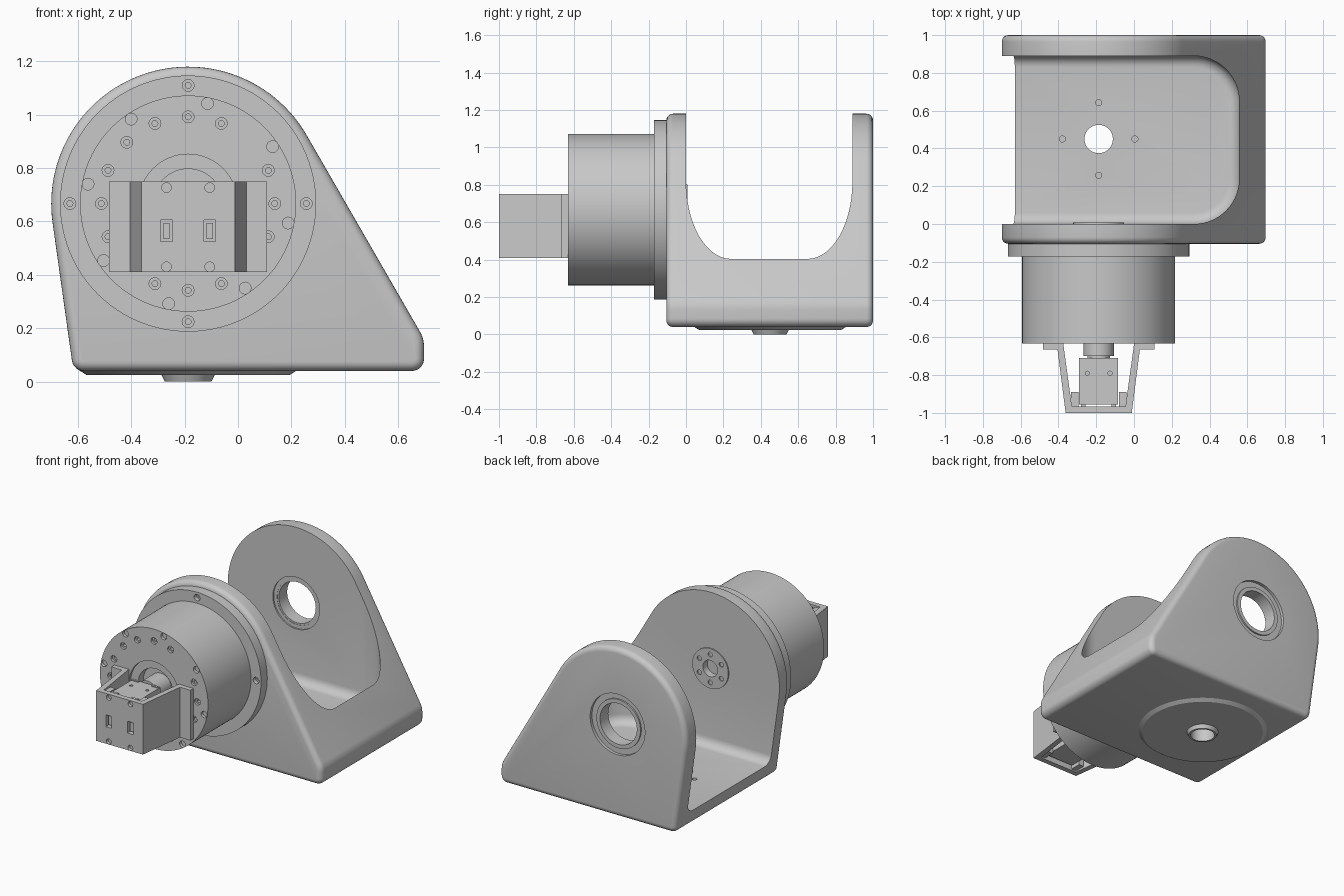
import bpy, bmesh, math
from math import sin, cos, radians, pi
from mathutils import Matrix, Vector

cube = bpy.data.objects.get("Cube")
if cube:
    bpy.data.objects.remove(cube, do_unlink=True)

grey = bpy.data.materials.new("machined_grey")
grey.use_nodes = True
colour = (0.58, 0.58, 0.58, 1)
grey.diffuse_color = colour
grey.node_tree.nodes["Principled BSDF"].inputs["Base Color"].default_value = colour

CX, CZ = -0.187, 0.667      # motor axis
PY = 0.45                   # pivot position along y
parts = []


def finish(name, bm, keep=True):
    bmesh.ops.recalc_face_normals(bm, faces=bm.faces)
    mesh = bpy.data.meshes.new(name)
    bm.to_mesh(mesh)
    bm.free()
    ob = bpy.data.objects.new(name, mesh)
    bpy.context.collection.objects.link(ob)
    mesh.materials.append(grey)
    if keep:
        parts.append(ob)
    return ob


def prism(name, outline, axis, lo, hi, keep=True):
    """Extrude a 2D outline along y or z."""
    bm = bmesh.new()
    place = (lambda p, t: (p[0], t, p[1])) if axis == "y" else (lambda p, t: (p[0], p[1], t))
    face = bm.faces.new([bm.verts.new(place(p, lo)) for p in outline])
    new = bmesh.ops.extrude_face_region(bm, geom=[face])["geom"]
    shift = Vector(place((0, 0), hi - lo))
    bmesh.ops.translate(bm, vec=shift, verts=[v for v in new if isinstance(v, bmesh.types.BMVert)])
    return finish(name, bm, keep)


def box(name, x0, x1, y0, y1, z0, z1, keep=True):
    return prism(name, [(x0, y0), (x1, y0), (x1, y1), (x0, y1)], "z", z0, z1, keep)


def cylinders(name, centres, axis, lo, hi, r, r_end=None, n=64, keep=True):
    """One or more equal cylinders running along y or z."""
    bm = bmesh.new()
    turn = Matrix.Rotation(-pi / 2, 4, "X") if axis == "y" else Matrix()
    for u, v in centres:
        mid = (lo + hi) / 2
        at = (u, mid, v) if axis == "y" else (u, v, mid)
        bmesh.ops.create_cone(bm, cap_ends=True, segments=n, radius1=r, depth=hi - lo,
                              radius2=r if r_end is None else r_end,
                              matrix=Matrix.Translation(at) @ turn)
    return finish(name, bm, keep)


def apply(ob, mod):
    bpy.context.view_layer.objects.active = ob
    bpy.ops.object.modifier_apply(modifier=mod.name)


def bevel(ob, width, segments):
    mod = ob.modifiers.new("bevel", "BEVEL")
    mod.width, mod.segments = width, segments
    mod.limit_method, mod.angle_limit = "ANGLE", radians(45)
    mod.use_clamp_overlap = False
    apply(ob, mod)


def cut(ob, *cutters):
    for cutter in cutters:
        mod = ob.modifiers.new("cut", "BOOLEAN")
        mod.operation, mod.solver, mod.object = "DIFFERENCE", "EXACT", cutter
        apply(ob, mod)
        bpy.data.objects.remove(cutter, do_unlink=True)


def drill(ob, centres, axis, lo, hi, r, n=64):
    cut(ob, cylinders("drill", centres, axis, lo, hi, r, n=n, keep=False))


def ring(r, angles, c=(CX, CZ)):
    return [(c[0] + r * cos(radians(a)), c[1] + r * sin(radians(a))) for a in angles]


def rounded(a, b, c, r, n=8):
    """Arc points that round the corner b between a and c."""
    a, b, c = Vector(a), Vector(b), Vector(c)
    d1, d2 = (a - b).normalized(), (c - b).normalized()
    half = d1.angle(d2) / 2
    centre = b + (d1 + d2).normalized() * (r / sin(half))
    s = (b + d1 * (r / math.tan(half)) - centre).normalized()
    e = (b + d2 * (r / math.tan(half)) - centre).normalized()
    sweep = s.angle(e)
    return [tuple(centre + (s * sin(sweep * (1 - i / n)) + e * sin(sweep * i / n)) * (r / sin(sweep)))
            for i in range(n + 1)]


# Yoke: round head with tangent sides running down to a flat base
R, base = 0.513, 0.04
arc = ring(R, [30 + i * 158 / 60 for i in range(61)])
left, right = (-0.617, base), (0.697, base)
shoulder = (0.697, 0.161)
outline = (arc + rounded(arc[-1], left, right, 0.045)
           + rounded(left, right, shoulder, 0.045)
           + rounded(right, shoulder, arc[0], 0.11, 6))
yoke = prism("yoke", outline, "y", -0.105, 1.0)
bevel(yoke, 0.035, 5)

# Pocket between the cheeks, open at the top and the left
floor, y0, y1, wall = 0.14, 0.0, 0.89, 0.557
p = [(-1, y0), (wall, y0), (wall, y1), (-1, y1)]
pocket = prism("pocket", [p[0]] + rounded(p[0], p[1], p[2], 0.24, 14)
               + rounded(p[1], p[2], p[3], 0.24, 14) + [p[3]], "z", floor, 1.6, False)
bevel(pocket, 0.06, 6)
cut(yoke, pocket)

# Bearing seat in the rear cheek
axis_c, pivot = [(CX, CZ)], [(CX, PY)]
drill(yoke, axis_c, "y", 0.8, 1.1, 0.15)
drill(yoke, axis_c, "y", 0.98, 1.1, 0.205)
drill(yoke, axis_c, "y", 0.8, 0.9, 0.175)
bearing = cylinders("bearing_ring", axis_c, "y", 0.902, 0.99, 0.165)
drill(bearing, axis_c, "y", 0.8, 1.1, 0.138)

# Pivot hole and screw holes in the floor
drill(yoke, pivot, "z", -0.1, 0.3, 0.075)
drill(yoke, ring(0.192, range(0, 360, 90), pivot[0]), "z", 0.1, 0.2, 0.016, 16)
collar = cylinders("floor_collar", pivot, "z", 0.13, 0.144, 0.147)
drill(collar, pivot, "z", 0, 0.3, 0.075)
cut(collar, box("slot", CX - 0.01, CX + 0.01, PY - 0.14, PY + 0.14, 0.1, 0.2, False))

# Turntable disc and boss under the base
disc = cylinders("base_disc", pivot, "z", 0.024, 0.05, 0.38, 0.42, 96)
drill(disc, pivot, "z", -0.1, 0.2, 0.075)
boss = cylinders("base_boss", pivot, "z", 0.0, 0.03, 0.088, 0.102)
drill(boss, pivot, "z", -0.1, 0.2, 0.075)

# Output hub on the inside of the front cheek
hub = cylinders("output_hub", axis_c, "y", -0.05, 0.008, 0.135)
drill(yoke, axis_c, "y", -0.045, 0.1, 0.055)
drill(hub, axis_c, "y", -0.04, 0.1, 0.055)
drill(hub, ring(0.095, range(30, 390, 60)), "y", -0.02, 0.1, 0.016, 16)

# Motor flange and housing
flange = cylinders("motor_flange", axis_c, "y", -0.172, -0.1, 0.48, n=96)
drill(flange, ring(0.443, range(0, 360, 90)), "y", -0.3, -0.145, 0.022, 20)
drill(flange, ring(0.443, range(0, 360, 90)), "y", -0.3, -0.12, 0.011, 12)
body = cylinders("motor_body", axis_c, "y", -0.632, -0.165, 0.405, n=96)
drill(body, axis_c, "y", -0.7, -0.615, 0.185)
drill(body, axis_c, "y", -0.7, -0.56, 0.13)
bolts = ring(0.325, [i * 22.5 for i in range(16) if i != 2])
drill(body, bolts, "y", -0.7, -0.617, 0.022, 20)
drill(body, bolts, "y", -0.7, -0.59, 0.011, 12)
drill(body, ring(0.382, range(34, 394, 45)), "y", -0.7, -0.612, 0.022, 20)

# Encoder with its shaft
cylinders("encoder_shaft", axis_c, "y", -0.70, -0.55, 0.08)
cylinders("encoder_neck", axis_c, "y", -0.72, -0.69, 0.06)
encoder = box("encoder", CX - 0.103, CX + 0.103, -0.955, -0.71, 0.44, 0.735)
drill(encoder, [(CX - 0.06, -0.79), (CX + 0.06, -0.79)], "z", 0.71, 0.8, 0.011, 12)

# Cover: folded strip with two feet, slanted arms and a front plate
t, half_w = 0.035, 0.17
side = [(half_w + 0.005, -1.0), (0.218, -0.665), (0.296, -0.665),
        (0.296, -0.63), (0.188, -0.63), (half_w - 0.028, -1.0 + t)]
strip = [(CX + u, v) for u, v in side] + [(CX - u, v) for u, v in reversed(side)]
cover = prism("encoder_cover", strip, "z", 0.41, 0.75)
for s in (-1, 1):
    x = CX + s * 0.081
    cut(cover, box("window", x - 0.022, x + 0.022, -1.1, -0.94, 0.525, 0.605, False))
    box("connector", x - 0.012, x + 0.012, -0.985, -0.95, 0.535, 0.595)
    drill(cover, [(x, 0.43), (x, 0.727)], "y", -1.1, -0.98, 0.018, 20)
    lip = sorted((CX + s * 0.108, CX + s * 0.146))
    box("cover_lip", lip[0], lip[1], -0.97, -0.89, 0.42, 0.74)
    # Clip tabs at the encoder corners
    tab = sorted((CX + s * 0.05, CX + s * 0.1))
    for y in (-0.95, -0.73):
        box("clip_tab", tab[0], tab[1], y, y + 0.015, 0.73, 0.742)

# Smooth round surfaces, keep machined edges sharp
bpy.ops.object.select_all(action="DESELECT")
for ob in parts:
    ob.select_set(True)
bpy.context.view_layer.objects.active = yoke
bpy.ops.object.shade_smooth_by_angle(angle=radians(30))
